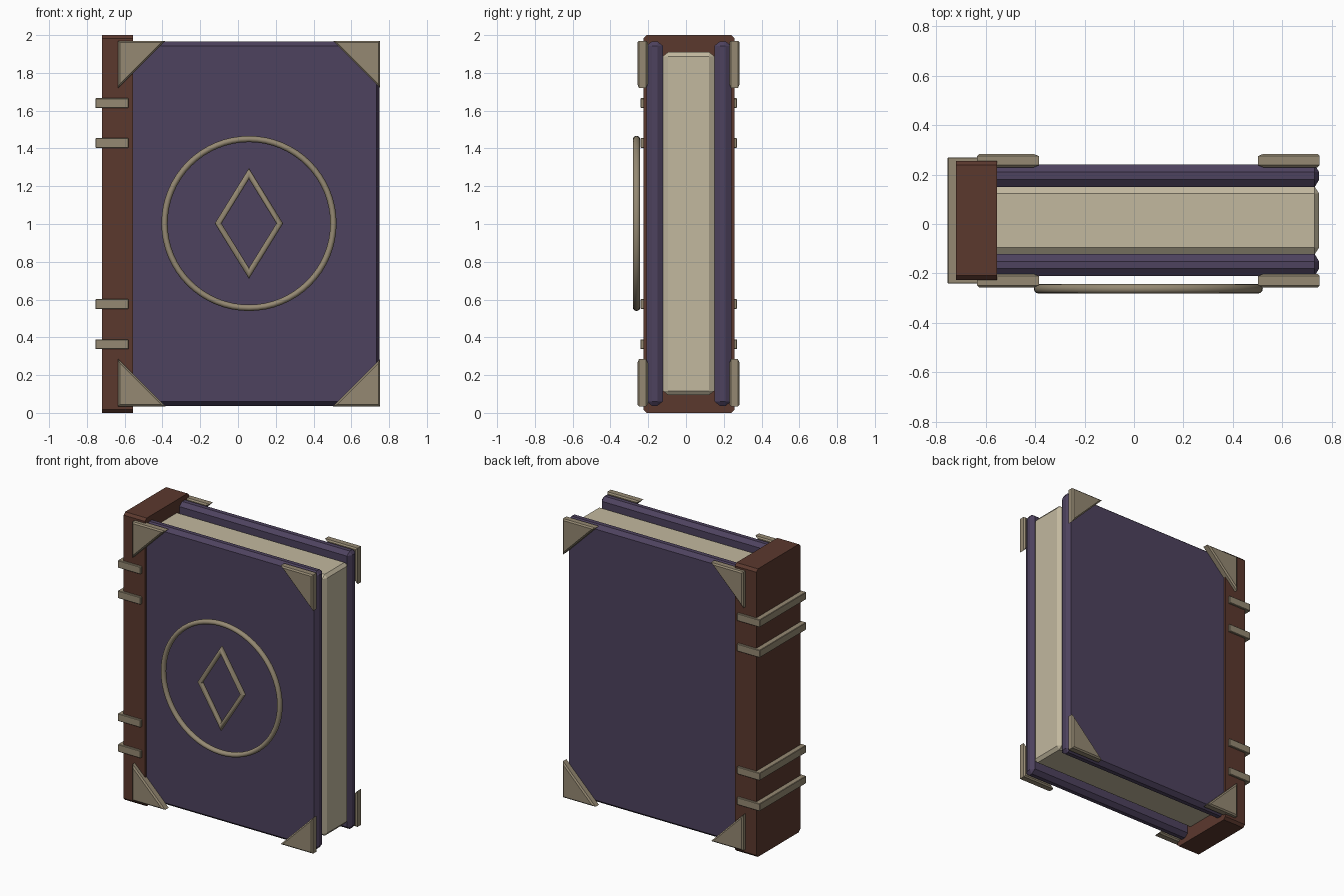
import bpy, bmesh, math
from itertools import product

if "Cube" in bpy.data.objects:
    bpy.data.objects.remove(bpy.data.objects["Cube"])


def material(name, rgb):
    m = bpy.data.materials.new(name)
    m.diffuse_color = (*rgb, 1)
    m.use_nodes = True
    m.node_tree.nodes["Principled BSDF"].inputs["Base Color"].default_value = m.diffuse_color
    return m


PURPLE = material("purple_cloth", (0.075, 0.054, 0.112))
LEATHER = material("brown_leather", (0.105, 0.04, 0.027))
METAL = material("aged_brass", (0.30, 0.25, 0.17))
PAPER = material("paper", (0.54, 0.48, 0.345))


def finish(name, bm, mat, smooth=False):
    bmesh.ops.recalc_face_normals(bm, faces=bm.faces)
    me = bpy.data.meshes.new(name)
    bm.to_mesh(me)
    bm.free()
    me.materials.append(mat)
    ob = bpy.data.objects.new(name, me)
    bpy.context.collection.objects.link(ob)
    if smooth:
        bpy.ops.object.select_all(action='DESELECT')
        ob.select_set(True)
        bpy.context.view_layer.objects.active = ob
        bpy.ops.object.shade_smooth_by_angle(angle=math.radians(40))
    return ob


def chamfer_box(name, lo, hi, cut, mat):
    """Box with a separate chamfer depth along each axis."""
    bm = bmesh.new()
    for s in product((0, 1), repeat=3):
        for keep in range(3):
            p = []
            for a in range(3):
                d = 0 if a == keep else cut[a]
                p.append(hi[a] - d if s[a] else lo[a] + d)
            bm.verts.new(p)
    bmesh.ops.remove_doubles(bm, verts=bm.verts, dist=1e-5)
    r = bmesh.ops.convex_hull(bm, input=bm.verts)
    bmesh.ops.dissolve_limit(bm, angle_limit=0.01, verts=bm.verts, edges=bm.edges)
    return finish(name, bm, mat)


def corner_plate(name, x, z, dx, dz, y0, y1):
    """Triangular plate with its right angle at (x, z)."""
    bm = bmesh.new()
    face = bm.faces.new([bm.verts.new((px, y0, pz)) for px, pz in
                         ((x, z), (x + dx, z), (x, z + dz))])
    ext = bmesh.ops.extrude_face_region(bm, geom=[face])
    for v in ext["geom"]:
        if isinstance(v, bmesh.types.BMVert):
            v.co.y = y1
    bmesh.ops.recalc_face_normals(bm, faces=bm.faces)
    rim = [e for e in bm.edges if abs(e.verts[0].co.y - e.verts[1].co.y) < 1e-5]
    bmesh.ops.bevel(bm, geom=rim, offset=0.009, segments=1,
                    profile=0.5, affect='EDGES')
    return finish(name, bm, METAL)


def ring(name, n, ax, az, t, ry, centre, sides=12):
    """Closed tube around an n-sided loop facing the front."""
    bm = bmesh.new()
    loops = []
    for i in range(n):
        u = 2 * math.pi * i / n
        row = []
        for j in range(sides):
            w = 2 * math.pi * j / sides
            k = 1 + t * math.cos(w)
            row.append(bm.verts.new((centre[0] + ax * k * math.cos(u),
                                     centre[1] + ry * math.sin(w),
                                     centre[2] + az * k * math.sin(u))))
        loops.append(row)
    for i in range(n):
        a, b = loops[i], loops[(i + 1) % n]
        for j in range(sides):
            k = (j + 1) % sides
            bm.faces.new((a[j], b[j], b[k], a[k]))
    return finish(name, bm, METAL, smooth=True)


# Spine, pages and the two covers
chamfer_box("spine", (-0.72, -0.226, 0), (-0.555, 0.256, 2), (0, 0.017, 0.017), LEATHER)
chamfer_box("pages", (-0.63, -0.122, 0.095), (0.75, 0.15, 1.91), (0.018, 0.027, 0.022), PAPER)
for side, y0, y1 in (("front", -0.21, -0.122), ("back", 0.15, 0.24)):
    chamfer_box(side + "_cover", (-0.635, y0, 0.037), (0.75, y1, 1.967),
                (0.018, 0.03, 0.024), PURPLE)

# Raised bands around the spine
for i, z in enumerate((0.363, 0.576, 1.429, 1.64)):
    chamfer_box(f"spine_band_{i + 1}", (-0.755, -0.241, z - 0.026),
                (-0.58, 0.27, z + 0.026), (0.003, 0.003, 0.003), METAL)

# Metal corner plates on both covers
for side, y0, y1 in (("front", -0.258, -0.202), ("back", 0.229, 0.284)):
    for x, dx in ((-0.635, 0.25), (0.752, -0.25)):
        for z, dz in ((0.035, 0.25), (1.97, -0.25)):
            corner_plate(f"{side}_corner_plate", x, z, dx, dz, y0, y1)

# Emblem on the front cover: circle and diamond
ring("emblem_circle", 64, 0.447, 0.447, 0.037, 0.019, (0.058, -0.262, 1.003))
ring("emblem_diamond", 4, 0.163, 0.264, 0.11, 0.019, (0.058, -0.262, 1.003))
